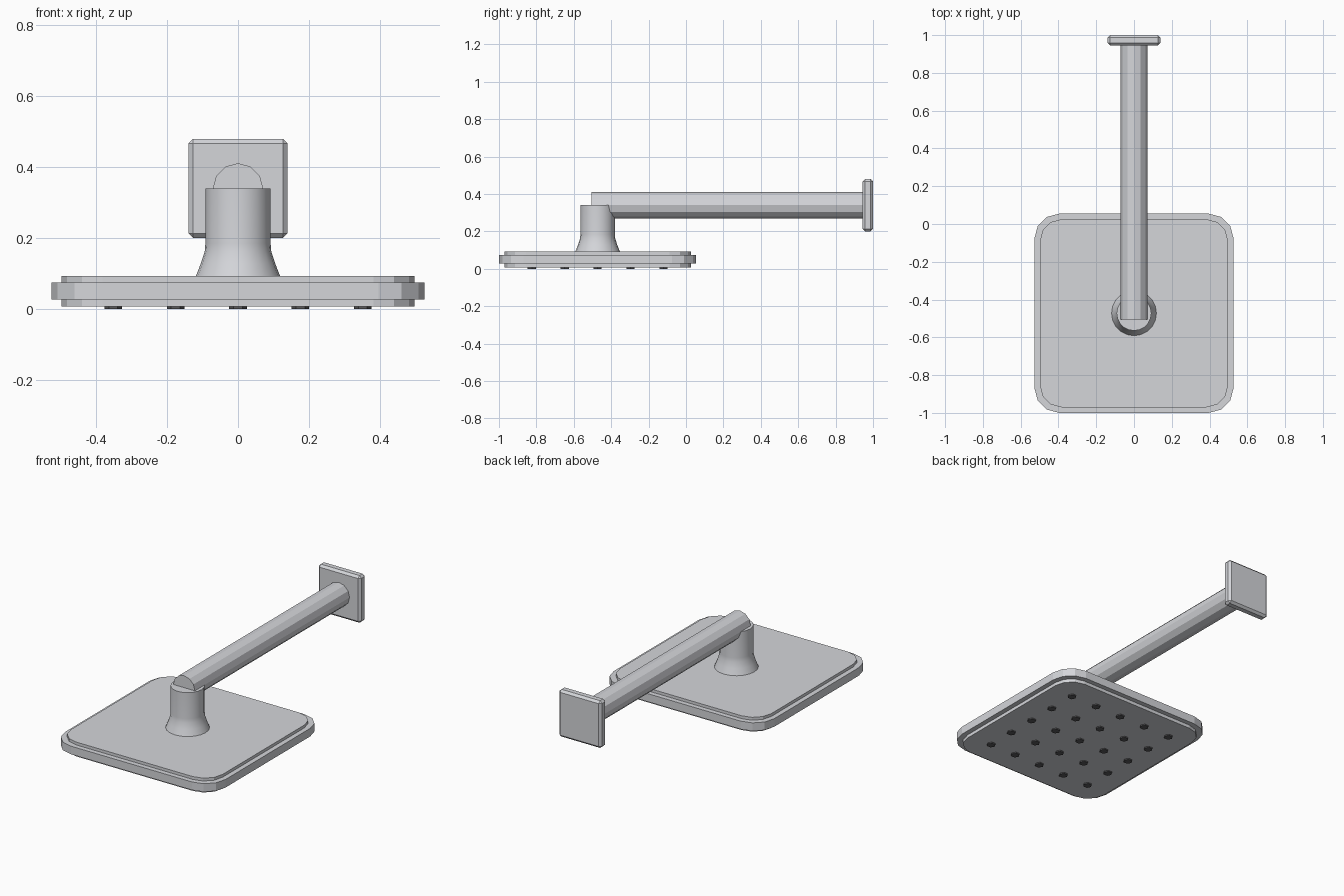
import bpy, bmesh, math

old = bpy.data.objects.get("Cube")
if old:
    bpy.data.objects.remove(old, do_unlink=True)


def make_material(name, colour):
    mat = bpy.data.materials.new(name)
    mat.use_nodes = True
    mat.diffuse_color = colour
    mat.node_tree.nodes["Principled BSDF"].inputs["Base Color"].default_value = colour
    return mat


metal = make_material("brushed_metal", (0.66, 0.67, 0.70, 1))
rubber = make_material("dark_rubber", (0.1, 0.1, 0.105, 1))

HEAD_Y = -0.4725   # centre of the shower head
ARM_Z = 0.34       # height of the arm axis


def finish(bm, name, mat, smooth=False):
    bmesh.ops.recalc_face_normals(bm, faces=bm.faces[:])
    mesh = bpy.data.meshes.new(name)
    bm.to_mesh(mesh)
    bm.free()
    mesh.materials.append(mat)
    obj = bpy.data.objects.new(name, mesh)
    bpy.context.collection.objects.link(obj)
    if smooth:
        bpy.ops.object.select_all(action="DESELECT")
        obj.select_set(True)
        bpy.context.view_layer.objects.active = obj
        bpy.ops.object.shade_smooth_by_angle(angle=math.radians(28))
    return obj


def loft(name, loops, mat, smooth=False):
    """Skin a stack of equal-length point loops and cap both ends."""
    bm = bmesh.new()
    rings = [[bm.verts.new(p) for p in loop] for loop in loops]
    n = len(rings[0])
    for a, b in zip(rings, rings[1:]):
        for i in range(n):
            j = (i + 1) % n
            bm.faces.new((a[i], a[j], b[j], b[i]))
    bm.faces.new(rings[0])
    bm.faces.new(rings[-1])
    return finish(bm, name, mat, smooth)


def rounded_square(half, radius, z, steps=3):
    loop = []
    for q, (sx, sy) in enumerate([(1, 1), (-1, 1), (-1, -1), (1, -1)]):
        for k in range(steps + 1):
            a = math.pi / 2 * (q + k / steps)
            loop.append((sx * (half - radius) + radius * math.cos(a),
                         HEAD_Y + sy * (half - radius) + radius * math.sin(a), z))
    return loop


def circle(x, y, z, r, n):
    return [(x + r * math.cos(math.tau * i / n),
             y + r * math.sin(math.tau * i / n), z) for i in range(n)]


# Shower head: a thin slab with a wider band stepped around its edge
outer, inner = (0.527, 0.13), (0.498, 0.115)
steps = [(inner, 0.007), (inner, 0.027), (outer, 0.027),
         (outer, 0.075), (inner, 0.075), (inner, 0.092)]
loft("shower_head", [rounded_square(*size, z) for size, z in steps], metal)

# Flared neck
neck = [(0.119, 0.092), (0.105, 0.128), (0.094, 0.162), (0.092, 0.185), (0.092, ARM_Z)]
loft("neck", [circle(0, HEAD_Y, z, r, 20) for r, z in neck], metal, smooth=True)

# Horizontal arm
arm_loops = [[(x, y, ARM_Z + z) for x, z, _ in circle(0, 0, 0, 0.071, 12)]
             for y in (-0.506, 0.95)]
loft("arm", arm_loops, metal)

# Chamfered wall plate
bm = bmesh.new()
bmesh.ops.create_cube(bm, size=1)
bmesh.ops.scale(bm, vec=(0.28, 0.055, 0.28), verts=bm.verts[:])
bmesh.ops.translate(bm, vec=(0, 0.9725, ARM_Z), verts=bm.verts[:])
bmesh.ops.bevel(bm, geom=bm.edges[:], offset=0.013, segments=1, affect="EDGES")
finish(bm, "wall_plate", metal)

# Grid of spray nozzles
for row in range(-2, 3):
    for col in range(-2, 3):
        x, y = col * 0.176, HEAD_Y + row * 0.176
        loft("nozzle", [circle(x, y, z, 0.025, 6) for z in (0, 0.01)], rubber)
